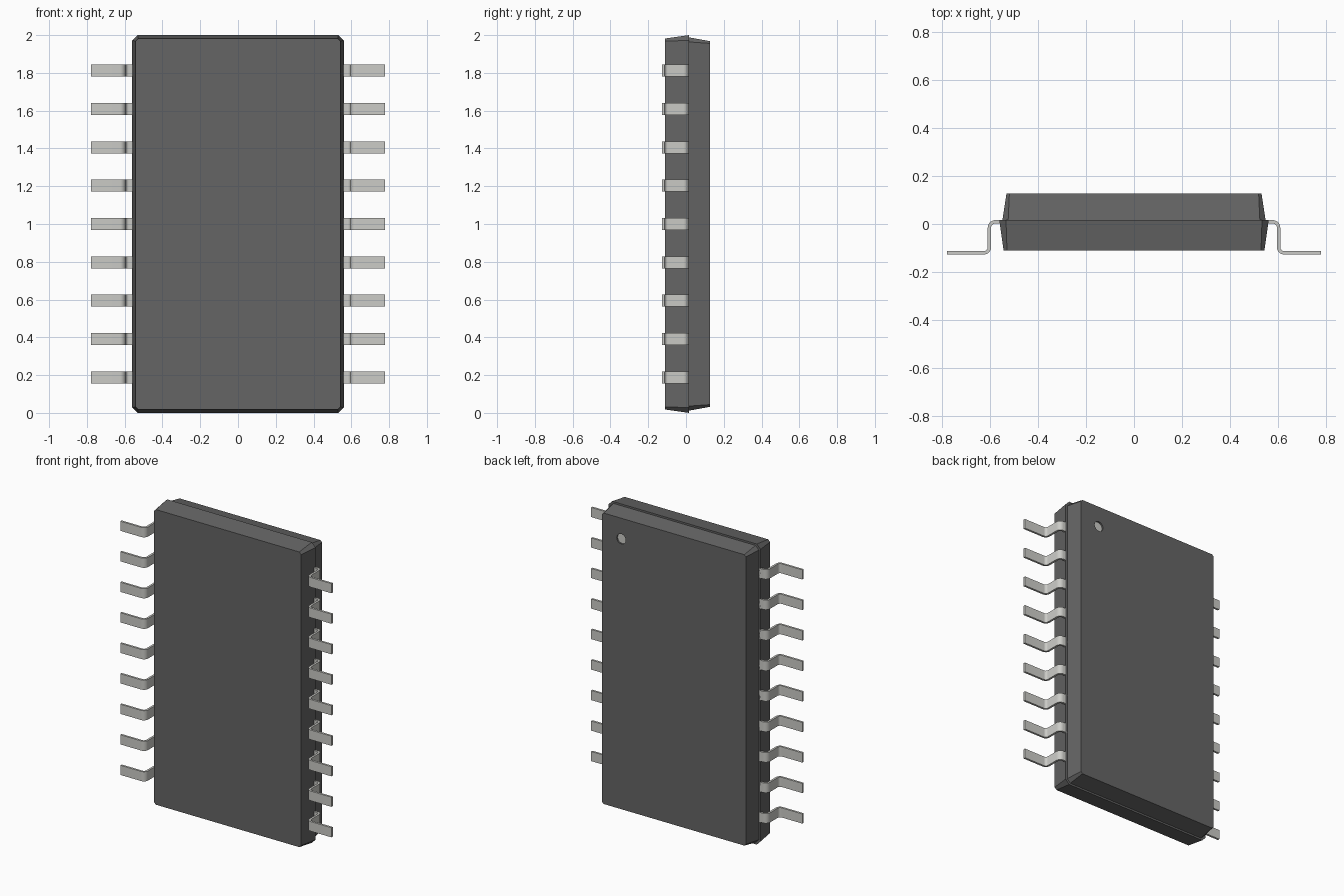
import bpy, bmesh
from math import sin, cos, pi

if "Cube" in bpy.data.objects:
    bpy.data.objects.remove(bpy.data.objects["Cube"])


def material(name, rgb):
    m = bpy.data.materials.new(name)
    m.diffuse_color = (*rgb, 1)
    m.use_nodes = True
    m.node_tree.nodes["Principled BSDF"].inputs["Base Color"].default_value = m.diffuse_color
    return m


def make_object(name, bm, mat=None):
    bmesh.ops.recalc_face_normals(bm, faces=bm.faces[:])
    mesh = bpy.data.meshes.new(name)
    bm.to_mesh(mesh)
    bm.free()
    if mat:
        mesh.materials.append(mat)
    ob = bpy.data.objects.new(name, mesh)
    bpy.context.collection.objects.link(ob)
    return ob


def loft(bm, rings):
    """Skin a list of equal-length vertex rings and cap both ends."""
    loops = [[bm.verts.new(p) for p in r] for r in rings]
    n = len(loops[0])
    for a, b in zip(loops, loops[1:]):
        for i in range(n):
            bm.faces.new((a[i], a[(i + 1) % n], b[(i + 1) % n], b[i]))
    bm.faces.new(loops[0])
    bm.faces.new(loops[-1])


def octagon(y, hw, hh, c):
    """Corner-cut rectangle centred on z = 1."""
    pts = [(hw, hh - c), (hw - c, hh), (c - hw, hh), (-hw, hh - c),
           (-hw, c - hh), (c - hw, -hh), (hw - c, -hh), (hw, c - hh)]
    return [(x, y, 1 + z) for x, z in pts]


def disc(name, x, y, z, r, depth, mat=None):
    bm = bmesh.new()
    circle = [(r * cos(2 * pi * i / 32), r * sin(2 * pi * i / 32)) for i in range(32)]
    loft(bm, [[(x + u, y + d, z + v) for u, v in circle] for d in (0, depth)])
    return make_object(name, bm, mat)


plastic = material("dark_plastic", (0.13, 0.13, 0.13))
metal = material("lead_metal", (0.6, 0.6, 0.57))
BACK, PART, FRONT = 0.127, 0.016, -0.11

# Two tapered halves of the moulded body
bm = bmesh.new()
loft(bm, [octagon(FRONT, 0.542, 0.982, 0.014), octagon(PART, 0.56, 1.0, 0.028)])
make_object("body_front_half", bm, plastic)

bm = bmesh.new()
loft(bm, [octagon(PART, 0.547, 0.988, 0.024), octagon(BACK, 0.53, 0.968, 0.012)])
back_half = make_object("body_back_half", bm, plastic)

# Recessed round mark in one corner of the back face
cutter = disc("mark_cutter", 0.388, BACK - 0.012, 1.83, 0.033, 0.05)
cutter.hide_render = True
cutter.hide_set(True)
cut = back_half.modifiers.new("mark", "BOOLEAN")
cut.object = cutter
cut.solver = "EXACT"
disc("corner_mark", 0.388, BACK - 0.014, 1.83, 0.033, 0.004, metal)

# Gull-wing lead: centre path as (x, y, direction angle)
T, W, R = 0.014, 0.064, 0.024
SHOULDER, RISER, FOOT, TIP = 0.009, 0.601, -0.12, 0.777
path = [(0.5, SHOULDER, 0)]
for i in range(9):
    a = -pi / 2 * i / 8
    path.append((RISER - R - R * sin(a), SHOULDER - R + R * cos(a), a))
for i in range(9):
    a = -pi / 2 * (1 - i / 8)
    path.append((RISER + R + R * sin(a), FOOT + R - R * cos(a), a))
path.append((TIP, FOOT, 0))

bm = bmesh.new()
rings = []
for x, y, a in path:
    nx, ny = -sin(a) * T / 2, cos(a) * T / 2
    rings.append([(x + s * nx, y + s * ny, z * W / 2)
                  for s, z in ((1, 1), (1, -1), (-1, -1), (-1, 1))])
loft(bm, rings)
leads = make_object("leads", bm, metal)
PITCH = 0.203
leads.location.z = 1 - 4 * PITCH

# Smooth bends, sharp edges
bpy.context.view_layer.objects.active = leads
leads.select_set(True)
bpy.ops.object.shade_smooth_by_angle(angle=pi / 6)

# Nine leads a side, mirrored
arr = leads.modifiers.new("row", "ARRAY")
arr.count = 9
arr.use_relative_offset = False
arr.use_constant_offset = True
arr.constant_offset_displace = (0, 0, PITCH)
leads.modifiers.new("both_sides", "MIRROR").use_axis[0] = True
